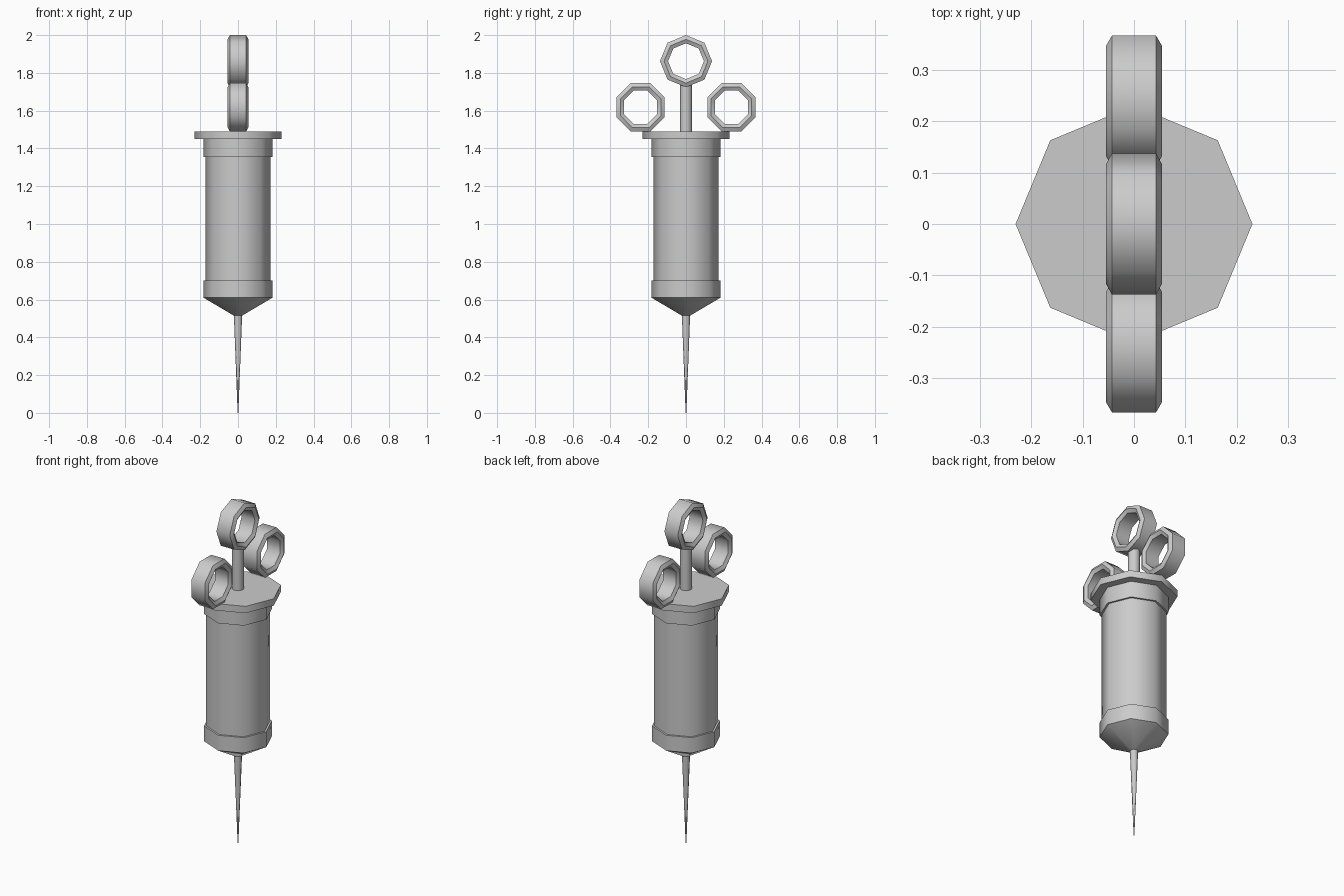
import bpy, bmesh
from math import pi, sin, cos, radians

if "Cube" in bpy.data.objects:
    bpy.data.objects.remove(bpy.data.objects["Cube"], do_unlink=True)

SIDES = 8

grey = bpy.data.materials.new("grey metal")
grey.use_nodes = True
colour = (0.6, 0.6, 0.6, 1)
grey.diffuse_color = colour
grey.node_tree.nodes["Principled BSDF"].inputs["Base Color"].default_value = colour


def finish(name, bm, location=(0, 0, 0)):
    """Turn a bmesh into a smooth-shaded object with sharp corners kept."""
    bmesh.ops.recalc_face_normals(bm, faces=bm.faces)
    mesh = bpy.data.meshes.new(name)
    bm.to_mesh(mesh)
    bm.free()
    mesh.materials.append(grey)
    obj = bpy.data.objects.new(name, mesh)
    obj.location = location
    bpy.context.collection.objects.link(obj)
    bpy.ops.object.select_all(action="DESELECT")
    obj.select_set(True)
    bpy.context.view_layer.objects.active = obj
    bpy.ops.object.shade_smooth_by_angle(angle=radians(50))
    return obj


def tapered(name, low, high, r_low, r_high):
    """Upright octagonal prism, frustum or cone between two heights."""
    bm = bmesh.new()
    rings = []
    for z, r in ((low, r_low), (high, r_high)):
        rings.append([bm.verts.new((r * cos(2 * pi * i / SIDES),
                                    r * sin(2 * pi * i / SIDES), z))
                      for i in range(SIDES)])
    bottom, top = rings
    for i in range(SIDES):
        j = (i + 1) % SIDES
        bm.faces.new((bottom[i], bottom[j], top[j], top[i]))
    bm.faces.new(bottom[::-1])
    bm.faces.new(top)
    return finish(name, bm)


def finger_ring(name, y, z, turn):
    """Octagonal band around the x axis with a chamfered section."""
    section = [(-0.055, 0.116), (-0.043, 0.138), (0.043, 0.138),
               (0.055, 0.116), (0.043, 0.095), (-0.043, 0.095)]
    bm = bmesh.new()
    loops = []
    for i in range(SIDES):
        a = turn + 2 * pi * i / SIDES
        loops.append([bm.verts.new((x, r * cos(a), r * sin(a))) for x, r in section])
    for i in range(SIDES):
        here, there = loops[i], loops[(i + 1) % SIDES]
        for k in range(len(section)):
            n = (k + 1) % len(section)
            bm.faces.new((here[k], here[n], there[n], there[k]))
    return finish(name, bm, (0, y, z))


# Needle and nozzle
tapered("needle", 0, 0.52, 0.002, 0.022)
tapered("nozzle_cone", 0.515, 0.61, 0.022, 0.183)

# Barrel with its two collars and the top flange
tapered("lower_collar", 0.61, 0.70, 0.183, 0.183)
tapered("barrel", 0.69, 1.37, 0.172, 0.172)
tapered("upper_collar", 1.355, 1.45, 0.183, 0.183)
tapered("flange", 1.45, 1.49, 0.231, 0.231)

# Plunger rod and thumb ring
tapered("plunger_rod", 1.48, 1.745, 0.033, 0.033)
finger_ring("thumb_ring", 0, 1.862, 0)

# Finger rings at both ends of the flange
for label, side in (("front", -1), ("back", 1)):
    finger_ring(label + "_finger_ring", side * 0.24, 1.618, pi / SIDES)
